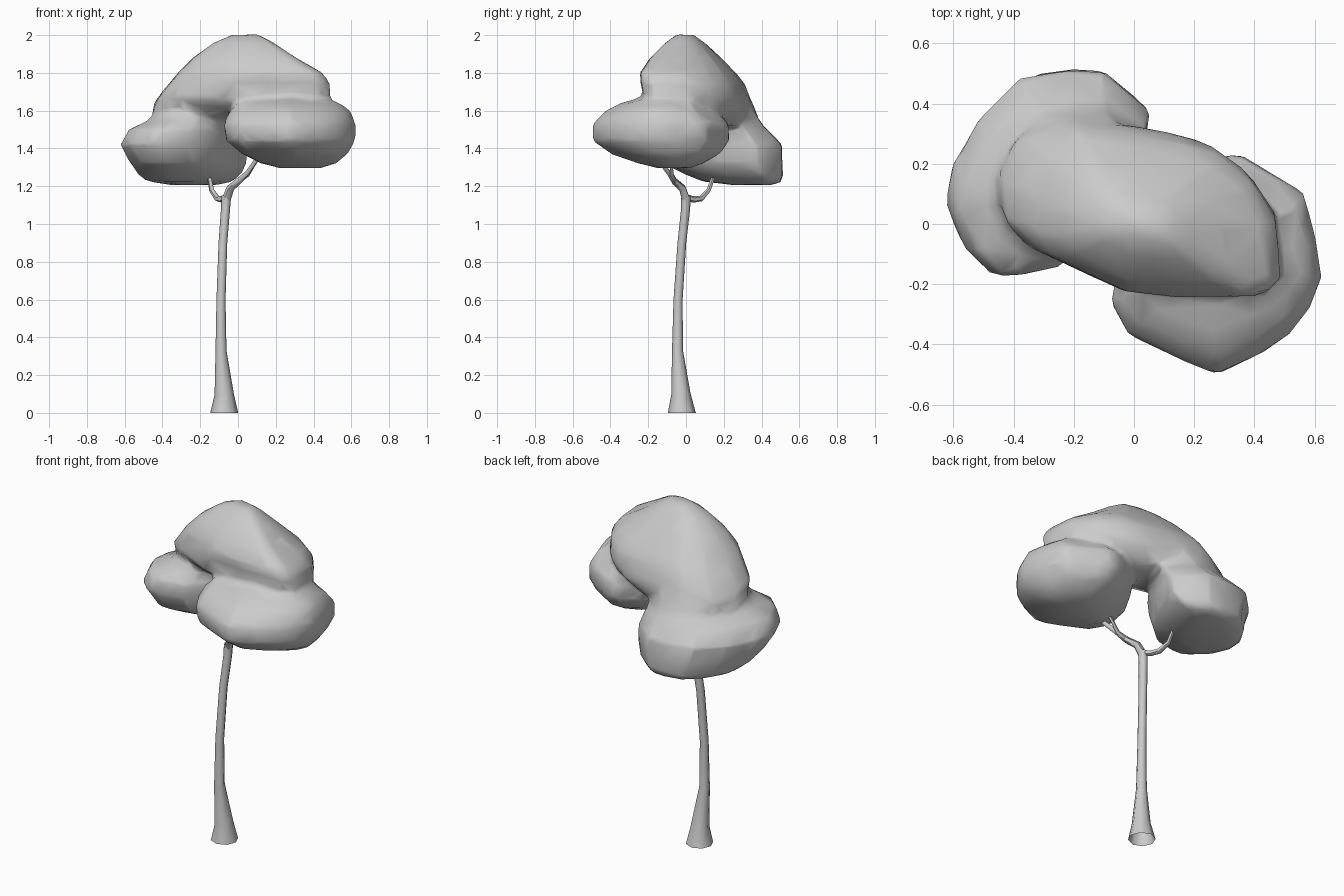
import bpy
import math
from mathutils import Vector

if "Cube" in bpy.data.objects:
    bpy.data.objects.remove(bpy.data.objects["Cube"])

grey = bpy.data.materials.new("plain_grey")
grey.use_nodes = True
grey.diffuse_color = (0.6, 0.6, 0.6, 1)
grey.node_tree.nodes["Principled BSDF"].inputs["Base Color"].default_value = (0.6, 0.6, 0.6, 1)


def loft(name, rings, cap_bottom=True, cap_top=True):
    """Skin a stack of equally sized point rings."""
    n = len(rings[0])
    verts = [p for ring in rings for p in ring]
    faces = [(r * n + i, r * n + (i + 1) % n, (r + 1) * n + (i + 1) % n, (r + 1) * n + i)
             for r in range(len(rings) - 1) for i in range(n)]
    if cap_bottom:
        faces.append(tuple(reversed(range(n))))
    if cap_top:
        faces.append(tuple(range(len(verts) - n, len(verts))))
    mesh = bpy.data.meshes.new(name)
    mesh.from_pydata(verts, [], faces)
    mesh.materials.append(grey)
    obj = bpy.data.objects.new(name, mesh)
    bpy.context.collection.objects.link(obj)
    return obj


def lobe(name, plan, levels):
    """Fit a plan outline into the bounds (z, x0, x1, y0, y1) of each level."""
    xs, ys = zip(*plan)
    u = [(x - min(xs)) / (max(xs) - min(xs)) for x in xs]
    v = [(y - min(ys)) / (max(ys) - min(ys)) for y in ys]
    return loft(name, [[(x0 + a * (x1 - x0), y0 + b * (y1 - y0), z) for a, b in zip(u, v)]
                       for z, x0, x1, y0, y1 in levels])


def limb(name, path, sides):
    """Tapered tube through (x, y, z, radius) points."""
    pts = [Vector(p[:3]) for p in path]
    rings = []
    for i, (p, node) in enumerate(zip(pts, path)):
        along = pts[min(i + 1, len(pts) - 1)] - pts[max(i - 1, 0)]
        if i == 0 and p.z == 0:
            along = Vector((0, 0, 1))
        turn = Vector((0, 0, 1)).rotation_difference(along.normalized())
        ring = []
        for k in range(sides):
            a = math.tau * k / sides
            ring.append(p + turn @ Vector((math.cos(a), math.sin(a), 0)) * node[3])
        rings.append(ring)
    return loft(name, rings, cap_bottom=False)


def shade(obj, angle):
    bpy.ops.object.select_all(action="DESELECT")
    obj.select_set(True)
    bpy.context.view_layer.objects.active = obj
    bpy.ops.object.shade_smooth_by_angle(angle=math.radians(angle))


# Foliage lobes
crown = lobe("foliage",
             [(-.45, .13), (-.44, 0), (-.38, -.08), (-.28, -.13), (-.09, -.22), (.12, -.24),
              (.42, -.235), (.48, -.18), (.46, .04), (.37, .18), (.25, .27), (.12, .31),
              (-.05, .34), (-.25, .36), (-.38, .28)],
             [(1.52, -.36, .18, .08, .30), (1.57, -.45, .32, -.06, .34), (1.61, -.455, .43, -.15, .355),
              (1.66, -.435, .485, -.22, .345), (1.74, -.37, .49, -.24, .315),
              (1.80, -.32, .45, -.245, .265), (1.88, -.24, .31, -.19, .19),
              (1.96, -.13, .19, -.11, .10), (2.003, -.03, .11, -.05, .04)])
left_lobe = lobe("rear_lobe",
                 [(.06, .37), (-.10, .505), (-.22, .51), (-.38, .485), (-.52, .34), (-.61, .18),
                  (-.62, .06), (-.56, -.08), (-.47, -.165), (-.40, -.17), (-.26, -.14),
                  (-.13, -.03), (-.03, .14)],
                 [(1.207, -.36, -.10, .24, .47), (1.225, -.48, -.02, .09, .51), (1.26, -.53, .02, 0, .515),
                  (1.32, -.57, .05, -.12, .51), (1.42, -.625, .06, -.175, .51),
                  (1.50, -.58, .045, -.17, .43), (1.545, -.48, .03, -.11, .39), (1.66, -.39, 0, 0, .345)])
right_lobe = lobe("front_lobe",
                  [(-.08, -.265), (-.02, -.37), (.15, -.45), (.27, -.50), (.42, -.43), (.51, -.37),
                   (.58, -.28), (.62, -.18), (.60, -.05), (.56, .10), (.35, .225), (.28, .22),
                   (.17, .16), (.05, .05), (-.05, -.12)],
                  [(1.295, .22, .44, -.15, .02), (1.32, .12, .52, -.25, .09), (1.37, .02, .58, -.40, .18),
                   (1.44, -.065, .62, -.50, .23), (1.53, -.08, .625, -.50, .23),
                   (1.60, -.045, .595, -.43, .15), (1.64, 0, .54, -.35, .09), (1.667, .12, .46, -.25, .02)])

# Fuse the lobes into one soft, low-poly mass
for part in (left_lobe, right_lobe):
    union = crown.modifiers.new("fuse", "BOOLEAN")
    union.operation = "UNION"
    union.solver = "EXACT"
    union.object = part
remesh = crown.modifiers.new("even_skin", "REMESH")
remesh.mode = "VOXEL"
remesh.voxel_size = 0.02
soften = crown.modifiers.new("soften", "SMOOTH")
soften.factor = 0.5
soften.iterations = 4
reduce = crown.modifiers.new("reduce", "DECIMATE")
reduce.ratio = 0.06
bpy.context.view_layer.update()
mesh = bpy.data.meshes.new_from_object(crown.evaluated_get(bpy.context.evaluated_depsgraph_get()))
crown.modifiers.clear()
crown.data = mesh
mesh.materials.clear()
mesh.materials.append(grey)
for part in (left_lobe, right_lobe):
    bpy.data.objects.remove(part)
shade(crown, 60)

# Trunk and branches
trunk = limb("trunk", [(-.073, -.022, 0, .074), (-.073, -.027, .1, .051), (-.09, -.045, .33, .029),
                       (-.09, -.042, .6, .024), (-.08, -.022, .9, .023), (-.066, -.002, 1.08, .024),
                       (-.062, 0, 1.15, .025)], 8)
shade(trunk, 60)
branches = {
    "rear_branch": [(-.065, 0, 1.14, .018), (-.085, .04, 1.13, .017), (-.11, .08, 1.135, .016),
                    (-.14, .12, 1.18, .013), (-.158, .155, 1.28, .01)],
    "front_branch": [(-.062, 0, 1.13, .024), (-.04, -.02, 1.19, .021), (0, -.06, 1.225, .018),
                     (.05, -.09, 1.27, .013), (.12, -.17, 1.37, .011)],
    "front_twig": [(.01, -.06, 1.23, .012), (.05, -.075, 1.26, .011), (.10, -.08, 1.34, .009)],
}
for name, path in branches.items():
    shade(limb(name, path, 6), 60)
